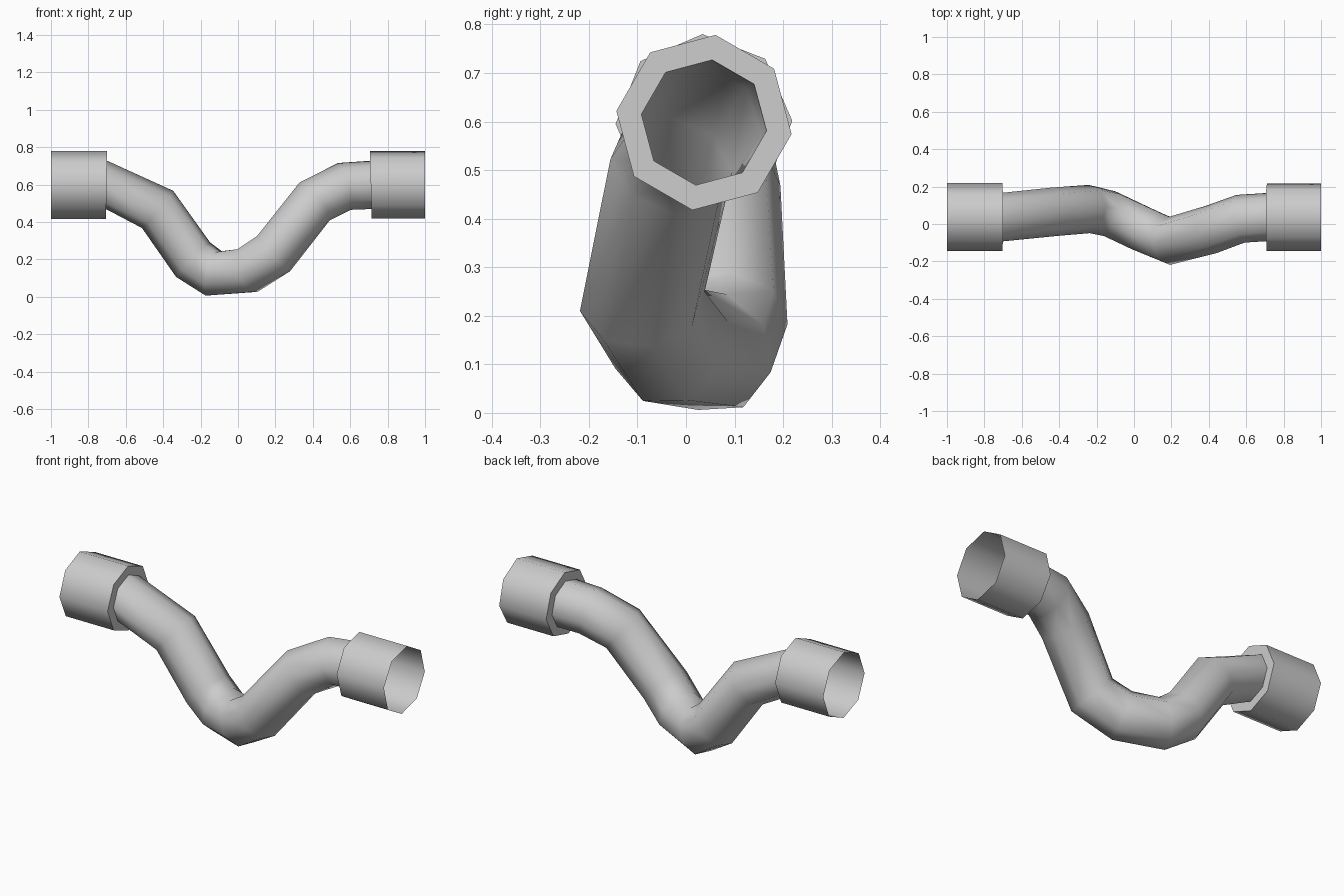
import bpy, bmesh
from math import cos, sin, pi, radians, atan2
from mathutils import Vector

if "Cube" in bpy.data.objects:
    bpy.data.objects.remove(bpy.data.objects["Cube"])

SIDES = 8
STEP = 2 * pi / SIDES
PIPE_R, CUFF_R = 0.13, 0.182
LEFT_PHASE, RIGHT_PHASE = radians(1), radians(-7.5)
END_Y, END_Z = 0.037, 0.598


def ring(centre, u, v, radius, phase):
    return [Vector(centre) + radius * (cos(phase + i * STEP) * u + sin(phase + i * STEP) * v)
            for i in range(SIDES)]


def loft(name, rings):
    """Skin a row of rings into an open tube."""
    bm = bmesh.new()
    rows = [[bm.verts.new(p) for p in r] for r in rings]
    for a, b in zip(rows, rows[1:]):
        for i in range(SIDES):
            j = (i + 1) % SIDES
            bm.faces.new((a[i], a[j], b[j], b[i]))
    bmesh.ops.recalc_face_normals(bm, faces=bm.faces)
    mesh = bpy.data.meshes.new(name)
    bm.to_mesh(mesh)
    bm.free()
    obj = bpy.data.objects.new(name, mesh)
    bpy.context.collection.objects.link(obj)
    bpy.ops.object.select_all(action='DESELECT')
    obj.select_set(True)
    bpy.context.view_layer.objects.active = obj
    bpy.ops.object.shade_smooth_by_angle(angle=radians(60))
    return obj


# bent pipe: centre line from left cuff to right cuff
path = [Vector(p) for p in [
    (-0.703, END_Y, END_Z), (-0.43, 0.065, 0.467), (-0.24, 0.08, 0.198),
    (-0.13, 0.055, 0.125), (0.05, -0.03, 0.14), (0.19, -0.09, 0.23),
    (0.41, -0.03, 0.51), (0.57, 0.028, 0.59), (0.71, END_Y, END_Z)]]
dirs = [(b - a).normalized() for a, b in zip(path, path[1:])]
tangents = ([Vector((1, 0, -0.014)).normalized()]
            + [(a + b).normalized() for a, b in zip(dirs, dirs[1:])]
            + [Vector((1, 0, 0.028)).normalized()])

# carry the cross-section along the path without twisting
u = Vector((0, 1, 0))
frames = []
prev = tangents[0]
for t in tangents:
    u = prev.rotation_difference(t) @ u
    u = (u - t * u.dot(t)).normalized()
    frames.append((u.copy(), t.cross(u)))
    prev = t

# spread the small leftover twist so the corners meet the right cuff
roll = atan2(frames[-1][0].z, frames[-1][0].y)
twist = RIGHT_PHASE - LEFT_PHASE - roll
twist = (twist + STEP / 2) % STEP - STEP / 2
last = len(path) - 1
pipe = [ring(p, *f, PIPE_R, LEFT_PHASE + twist * i / last)
        for i, (p, f) in enumerate(zip(path, frames))]
loft("bent_pipe", pipe)

# thin open cuffs, each with a flat shoulder down to the pipe
Y, Z = Vector((0, 1, 0)), Vector((0, 0, 1))
for name, x, i in (("left_cuff", -1, 0), ("right_cuff", 1, last)):
    shoulder = [path[i] + (p - path[i]) * CUFF_R / PIPE_R for p in pipe[i]]
    end = [Vector((x, p.y, p.z)) for p in shoulder]
    loft(name, [end, shoulder, pipe[i]])
